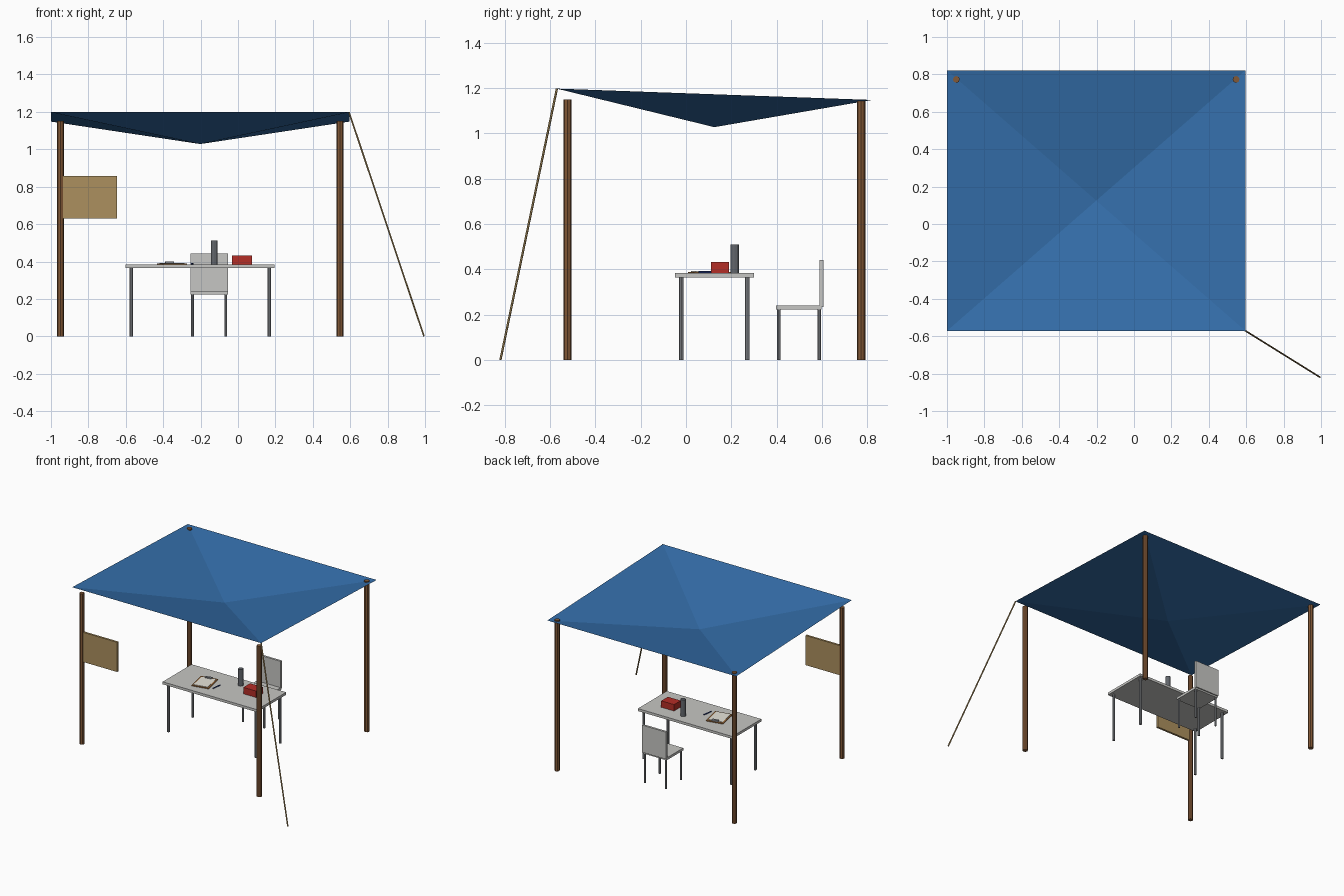
import bpy, bmesh, math
from mathutils import Vector

if "Cube" in bpy.data.objects:
    bpy.data.objects.remove(bpy.data.objects["Cube"])


def mat(name, r, g, b):
    """Flat material from an sRGB 0-255 colour."""
    def lin(c):
        c /= 255
        return c / 12.92 if c <= 0.04045 else ((c + 0.055) / 1.055) ** 2.4
    m = bpy.data.materials.new(name)
    m.diffuse_color = (lin(r), lin(g), lin(b), 1)
    m.use_nodes = True
    m.node_tree.nodes["Principled BSDF"].inputs["Base Color"].default_value = m.diffuse_color
    return m


BLUE = mat("tarp blue", 52, 110, 170)
WOOD = mat("post brown", 130, 88, 54)
TAN = mat("tan", 172, 144, 94)
PALE = mat("light grey plastic", 198, 198, 195)
METAL = mat("leg metal", 145, 148, 153)
DARK = mat("dark metal", 98, 102, 108)
RED = mat("box red", 180, 45, 38)
BOARD = mat("clipboard brown", 150, 102, 55)
PAPER = mat("paper white", 235, 232, 222)
INK = mat("pen blue", 30, 50, 120)


def finish(name, bm, material):
    me = bpy.data.meshes.new(name)
    bm.to_mesh(me)
    bm.free()
    me.materials.append(material)
    ob = bpy.data.objects.new(name, me)
    bpy.context.collection.objects.link(ob)
    return ob


def box(name, material, lo, hi):
    bm = bmesh.new()
    bmesh.ops.create_cube(bm, size=1)
    for v in bm.verts:
        v.co = [a + (b - a) * (c + 0.5) for a, b, c in zip(lo, hi, v.co)]
    return finish(name, bm, material)


def rod(name, material, a, b, r, sides=8):
    a, b = Vector(a), Vector(b)
    d = b - a
    bm = bmesh.new()
    bmesh.ops.create_cone(bm, cap_ends=True, segments=sides,
                          radius1=r, radius2=r, depth=d.length)
    ob = finish(name, bm, material)
    ob.rotation_mode = 'QUATERNION'
    ob.rotation_quaternion = d.to_track_quat('Z', 'Y')
    ob.location = (a + b) / 2
    return ob


CX, CY = -0.202, 0.125

# four posts
for side, sx in (("left", -1), ("right", 1)):
    for end, sy in (("front", -1), ("back", 1)):
        x, y = CX + sx * 0.748, CY + sy * 0.648
        rod(f"{end}_{side}_post", WOOD, (x, y, 0), (x, y, 1.15), 0.0185)

# sagging tarp: four facets meeting at a low centre
bm = bmesh.new()
corners = [bm.verts.new((CX + sx * 0.797, CY + sy * 0.696, z))
           for sx, sy, z in ((-1, -1, 1.198), (1, -1, 1.198), (1, 1, 1.148), (-1, 1, 1.148))]
mid = bm.verts.new((CX, CY, 1.028))
for i in range(4):
    bm.faces.new((corners[i], corners[(i + 1) % 4], mid))
finish("tarp", bm, BLUE)

# guy rope
rod("guy_rope", TAN, (0.594, -0.57, 1.197), (0.994, -0.819, 0.001), 0.005, 6)

# blank sign board on the front left post
box("sign_board", TAN, (-0.945, -0.531, 0.63), (-0.648, -0.515, 0.856))

# table
box("table_top", PALE, (-0.601, -0.049, 0.365), (0.196, 0.3, 0.384))
for sx in (-1, 1):
    for sy in (-1, 1):
        x, y = CX + sx * 0.369, CY + sy * 0.145
        rod("table_leg", METAL, (x, y, 0), (x, y, 0.366), 0.01)

# chair
box("chair_seat", PALE, (-0.255, 0.397, 0.223), (-0.053, 0.598, 0.241))
box("chair_back", PALE, (-0.255, 0.59, 0.235), (-0.053, 0.607, 0.442))
for x in (-0.243, -0.065):
    for y in (0.409, 0.588):
        rod("chair_leg", METAL, (x, y, 0), (x, y, 0.224), 0.0075)

# flask and box on the table
rod("flask", DARK, (-0.127, 0.215, 0.384), (-0.127, 0.215, 0.511), 0.0185, 12)
box("red_box", RED, (-0.032, 0.11, 0.384), (0.076, 0.19, 0.433))

# clipboard with sheet and clip, turned slightly
parts = [
    box("clipboard", BOARD, (-0.065, -0.083, 0.384), (0.065, 0.083, 0.389)),
    box("paper_sheet", PAPER, (-0.054, -0.072, 0.388), (0.054, 0.066, 0.392)),
    box("clipboard_clip", METAL, (-0.024, 0.058, 0.389), (0.024, 0.076, 0.4)),
]
for ob in parts:
    ob.location = (-0.353, 0.104, 0)
    ob.rotation_euler.z = 0.2

# pen
rod("pen", INK, (-0.249, 0.055, 0.388), (-0.241, 0.128, 0.388), 0.004)
